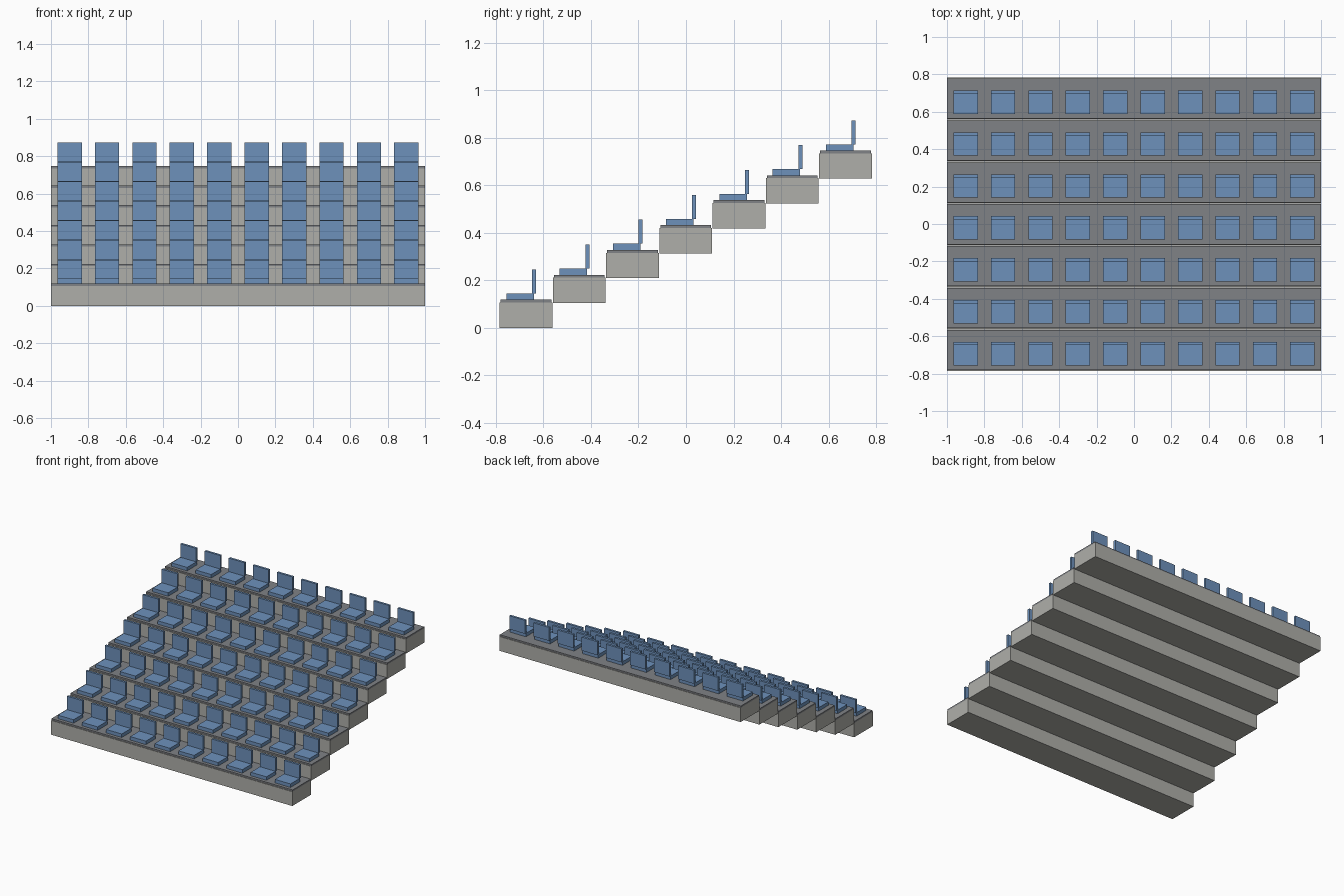
import bpy

old = bpy.data.objects.get("Cube")
if old:
    bpy.data.objects.remove(old, do_unlink=True)

ROWS, SEATS = 7, 10
ROW_DEPTH, ROW_RISE = 0.2242, 0.1047
FRONT = -0.785
SEAT_PITCH, SEAT_WIDTH = 0.2, 0.13


def material(name, color):
    mat = bpy.data.materials.new(name)
    mat.use_nodes = True
    mat.diffuse_color = (*color, 1)
    bsdf = next(n for n in mat.node_tree.nodes if n.type == "BSDF_PRINCIPLED")
    bsdf.inputs["Base Color"].default_value = (*color, 1)
    return mat


def box(name, x, y, z, mat):
    """Box given by its (low, high) limits along each axis."""
    limits = (x, y, z)
    bpy.ops.mesh.primitive_cube_add(size=1, location=[sum(l) / 2 for l in limits])
    obj = bpy.context.object
    obj.name = name
    obj.scale = [hi - lo for lo, hi in limits]
    bpy.ops.object.transform_apply(location=False, rotation=False, scale=True)
    obj.data.materials.append(mat)
    return obj


def repeat(obj, count, offset):
    mod = obj.modifiers.new("Repeat", "ARRAY")
    mod.count = count
    mod.use_relative_offset = False
    mod.use_constant_offset = True
    mod.constant_offset_displace = offset


concrete = material("light concrete", (0.43, 0.43, 0.40))
tread_grey = material("dark tread grey", (0.215, 0.223, 0.238))
seat_blue = material("seat blue", (0.155, 0.285, 0.50))

# Stepped tiers, each a concrete block with a thin inset tread
row_step = (0, ROW_DEPTH, ROW_RISE)
block = box("concrete_steps", (-1, 1), (FRONT, FRONT + 0.222), (0, 0.107), concrete)
tread = box("step_treads", (-1, 1), (FRONT + 0.004, FRONT + 0.218),
            (0.107, 0.119), tread_grey)

# Seat pans and backrests, repeated along each row
first = -SEAT_PITCH * (SEATS - 1) / 2
seat_x = (first - SEAT_WIDTH / 2, first + SEAT_WIDTH / 2)
pan = box("seat_pans", seat_x, (FRONT + 0.029, FRONT + 0.144), (0.119, 0.145), seat_blue)
back = box("seat_backs", seat_x, (FRONT + 0.137, FRONT + 0.154), (0.145, 0.246), seat_blue)
for part in (pan, back):
    repeat(part, SEATS, (SEAT_PITCH, 0, 0))

# Repeat everything up the rake
for part in (block, tread, pan, back):
    repeat(part, ROWS, row_step)
